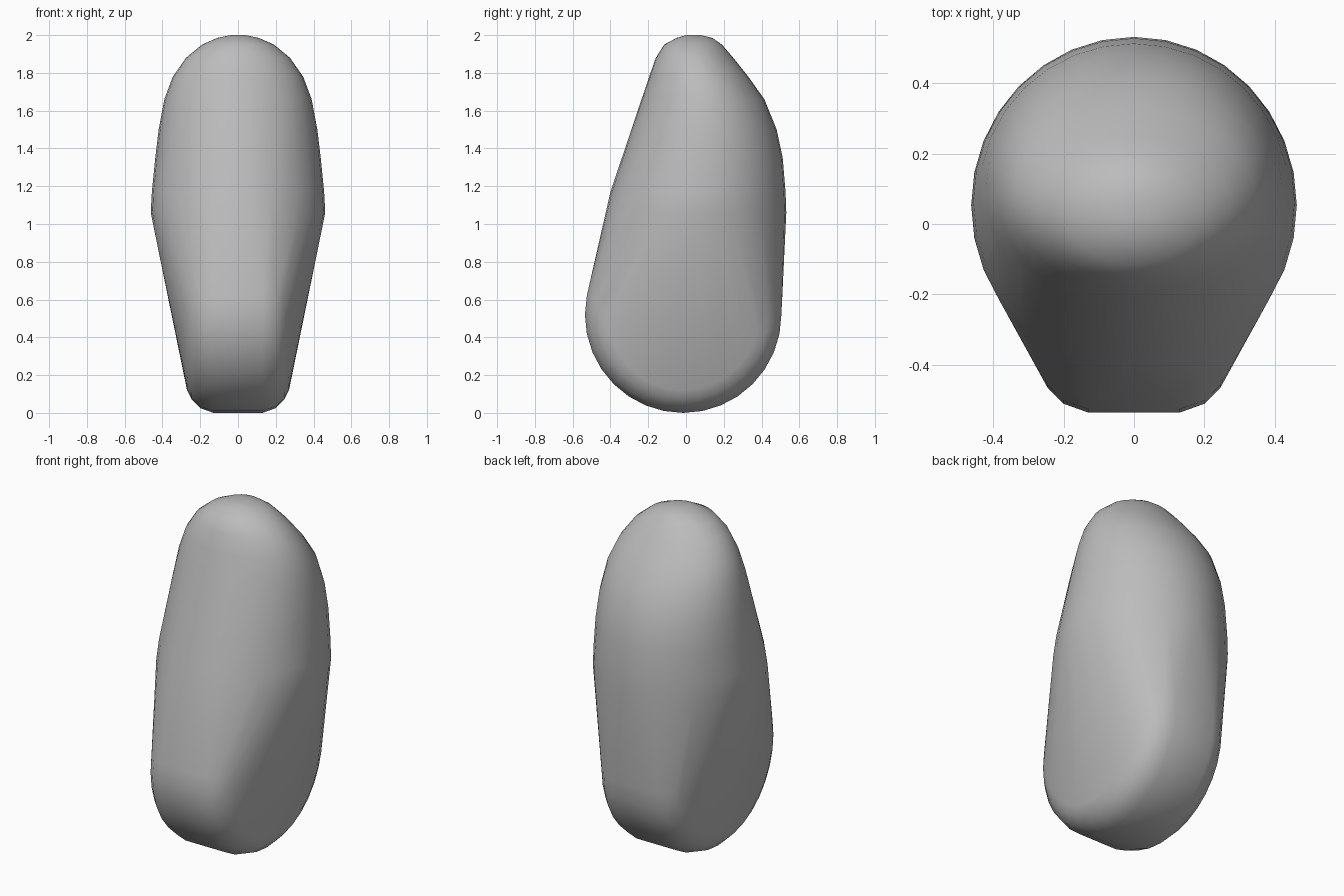
import bpy, bmesh
from math import sin, cos, tau, radians

cube = bpy.data.objects.get("Cube")
if cube:
    bpy.data.objects.remove(cube, do_unlink=True)

SEGMENTS = 32
bm = bmesh.new()


def ring(point):
    """Add one closed loop of points, given by a function of cosine and sine."""
    for i in range(SEGMENTS):
        a = tau * i / SEGMENTS
        bm.verts.new(point(cos(a), sin(a)))


# Upper dome: oval sections as height, half width, front y, back y
dome = [(2.0, 0.04, 0.0, 0.08), (1.985, 0.11, -0.05, 0.14),
        (1.95, 0.19, -0.115, 0.19), (1.88, 0.275, -0.16, 0.25),
        (1.78, 0.345, -0.195, 0.33), (1.66, 0.39, -0.235, 0.415),
        (1.5, 0.42, -0.288, 0.48), (1.35, 0.438, -0.338, 0.512),
        (1.17, 0.456, -0.4, 0.527), (1.06, 0.462, -0.425, 0.531)]
for z, half, front, back in dome:
    mid, depth = (front + back) / 2, (back - front) / 2
    ring(lambda c, s: (half * c, mid + depth * s, z))

# Lower foot: sideways disc with rounded rims, as half width and radius
for half, radius in [(0.13, 0.52), (0.2, 0.495), (0.245, 0.45), (0.27, 0.4)]:
    for side in (-1, 1):
        ring(lambda c, s: (side * half, radius * c - 0.015, 0.52 + radius * s))

# Tight skin around dome and foot
hull = bmesh.ops.convex_hull(bm, input=bm.verts[:], use_existing_faces=False)
loose = [v for v in bm.verts if not v.link_faces]
bmesh.ops.delete(bm, geom=loose, context="VERTS")
bmesh.ops.recalc_face_normals(bm, faces=bm.faces[:])

mesh = bpy.data.meshes.new("body")
bm.to_mesh(mesh)
bm.free()
body = bpy.data.objects.new("body", mesh)
bpy.context.collection.objects.link(body)

# Plain grey surface
grey = bpy.data.materials.new("plain grey")
grey.use_nodes = True
colour = (0.5, 0.5, 0.5, 1)
grey.diffuse_color = colour
grey.node_tree.nodes["Principled BSDF"].inputs["Base Color"].default_value = colour
mesh.materials.append(grey)

bpy.ops.object.select_all(action="DESELECT")
body.select_set(True)
bpy.context.view_layer.objects.active = body
bpy.ops.object.shade_smooth_by_angle(angle=radians(40))
